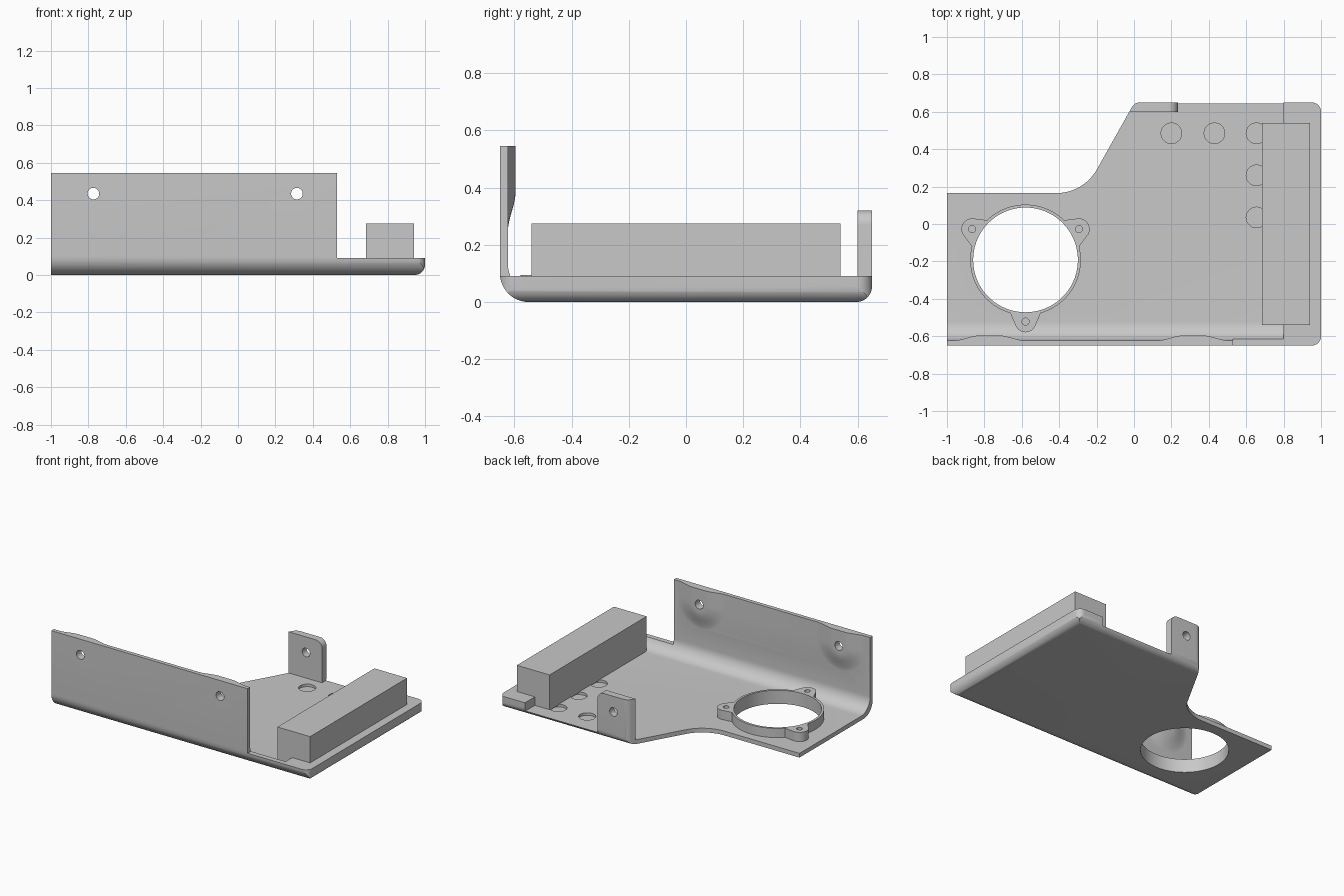
import bpy, bmesh, math
from mathutils import Vector

if "Cube" in bpy.data.objects:
    bpy.data.objects.remove(bpy.data.objects["Cube"])


def arc(cx, cy, r, a0, a1, n=12):
    return [(cx + r * math.cos(math.radians(a0 + (a1 - a0) * i / n)),
             cy + r * math.sin(math.radians(a0 + (a1 - a0) * i / n))) for i in range(n + 1)]


def make_object(name, bm):
    bmesh.ops.recalc_face_normals(bm, faces=bm.faces)
    me = bpy.data.meshes.new(name)
    bm.to_mesh(me)
    bm.free()
    ob = bpy.data.objects.new(name, me)
    bpy.context.collection.objects.link(ob)
    return ob


def prism(name, pts, axis, lo, hi):
    """Extrude a 2D outline along an axis from lo to hi."""
    place = {'x': lambda a, b: (lo, a, b),
             'y': lambda a, b: (a, lo, b),
             'z': lambda a, b: (a, b, lo)}[axis]
    move = Vector([(hi - lo) * (axis == c) for c in 'xyz'])
    bm = bmesh.new()
    face = bm.faces.new([bm.verts.new(place(*p)) for p in pts])
    ext = bmesh.ops.extrude_face_region(bm, geom=[face])
    bmesh.ops.translate(bm, vec=move,
                        verts=[v for v in ext['geom'] if isinstance(v, bmesh.types.BMVert)])
    return make_object(name, bm)


def cylinder(axis, a, b, r, lo, hi, n=40):
    return prism('cutter', arc(a, b, r, 0, 360, n)[:-1], axis, lo, hi)


def combine(ob, other, op):
    mod = ob.modifiers.new('combine', 'BOOLEAN')
    mod.operation, mod.solver, mod.object = op, 'EXACT', other
    bpy.context.view_layer.objects.active = ob
    bpy.ops.object.modifier_apply(modifier=mod.name)
    bpy.data.objects.remove(other, do_unlink=True)


WALL_IN, FLOOR, RIM, TOP = -0.622, 0.03, 0.09, 0.545

# Outer envelope: side profile, plan outline and front profile intersected
side = (arc(-0.55, 0.10, 0.10, 180, 270) + arc(0.595, 0.055, 0.055, 270, 360)
        + [(0.65, TOP), (-0.65, TOP)])
plan = ([(-1, -0.65)] + arc(0.95, -0.60, 0.05, 270, 360) + arc(0.95, 0.60, 0.05, 0, 90)
        + arc(0.032, 0.60, 0.05, 90, 150) + arc(-0.416, 0.415, 0.25, 330, 270, 18)
        + [(-1, 0.165)])
front = [(-1, 0)] + arc(0.945, 0.055, 0.055, 270, 360) + [(1, RIM), (0.53, RIM), (0.53, TOP), (-1, TOP)]
tray = prism('tray', side, 'x', -1.2, 1.2)
combine(tray, prism('plan', plan, 'z', -0.2, 0.8), 'INTERSECT')

# Rear tab shares the outer envelope
tab = tray.copy()
tab.data = tray.data.copy()
tab.name = 'rear_tab'
bpy.context.collection.objects.link(tab)
tab_shape = [(-0.2, 0.015), (0.235, 0.015)] + arc(0.185, 0.27, 0.05, 0, 90) + [(-0.2, 0.32)]
combine(tab, prism('tab_shape', tab_shape, 'y', 0.60, 0.8), 'INTERSECT')
combine(tab, cylinder('y', 0.11, 0.21, 0.03, 0.5, 0.8), 'DIFFERENCE')

combine(tray, prism('front', front, 'y', -0.9, 0.9), 'INTERSECT')

# Hollow out the inside, leaving wall, bend, floor and the thick right rim
cavity = (arc(WALL_IN + 0.1, FLOOR + 0.1, 0.1, 180, 270)
          + [(0.9, FLOOR), (0.9, 0.8), (WALL_IN, 0.8)])
combine(tray, prism('cavity', cavity, 'x', -1.3, 0.8), 'DIFFERENCE')


# Smoothly swelling screw bosses on the front wall
def boss(cx, cz=0.435, reach=0.19, nx=28, nz=22):
    bm = bmesh.new()
    z0 = cz - reach - 0.005
    rows = []
    for j in range(nz + 1):
        z = z0 + (TOP - z0) * j / nz
        row = []
        for i in range(nx + 1):
            u = (2 * i / nx - 1) * (reach + 0.005)
            t = min(1, max(0, (reach - math.hypot(u, min(0, z - cz))) / (reach - 0.05)))
            row.append(bm.verts.new((cx + u, WALL_IN - 0.0005 + 0.027 * t * t * (3 - 2 * t), z)))
        rows.append(row)
    for a, b in zip(rows, rows[1:]):
        for i in range(nx):
            bm.faces.new((a[i], a[i + 1], b[i + 1], b[i]))
    # Close the back inside the wall
    rim = (rows[0] + [r[-1] for r in rows[1:]] + rows[-1][-2::-1]
           + [r[0] for r in rows[-2:0:-1]])
    back = [bm.verts.new((v.co.x, -0.636, v.co.z)) for v in rim]
    for i in range(len(rim)):
        k = (i + 1) % len(rim)
        bm.faces.new((rim[i], rim[k], back[k], back[i]))
    bm.faces.new(back)
    return make_object('boss', bm)


for x in (-0.773, 0.315):
    combine(tray, boss(x), 'UNION')
    combine(tray, cylinder('y', x, 0.435, 0.031, -0.8, -0.5), 'DIFFERENCE')

# Blind round pockets in the floor
for x, y in ((0.2, 0.485), (0.43, 0.485), (0.655, 0.485), (0.655, 0.26), (0.655, 0.035)):
    combine(tray, cylinder('z', x, y, 0.055, 0.012, 0.2), 'DIFFERENCE')

# Round opening with a raised collar and three screw lugs
FX, FY = -0.58, -0.192
combine(tray, cylinder('z', FX, FY, 0.28, -0.1, 0.2, 72), 'DIFFERENCE')
collar = cylinder('z', FX, FY, 0.296, 0.012, 0.095, 72)
collar.name = 'collar'
angles = [math.radians(a) for a in (30, 150, 270)]
for a in angles:
    c, s = math.cos(a), math.sin(a)
    lug = [(0.2, -0.085), (0.275, -0.085)] + arc(0.33, 0, 0.057, -70, 70) + [(0.275, 0.085), (0.2, 0.085)]
    pts = [(FX + u * c - v * s, FY + u * s + v * c) for u, v in lug]
    combine(collar, prism('lug', pts, 'z', 0.012, 0.095), 'UNION')
combine(collar, cylinder('z', FX, FY, 0.28, -0.1, 0.2, 72), 'DIFFERENCE')
for a in angles:
    combine(collar, cylinder('z', FX + 0.33 * math.cos(a), FY + 0.33 * math.sin(a),
                             0.019, 0.035, 0.2, 24), 'DIFFERENCE')

# Long block on the right rim
block = prism('long_block', [(0.685, -0.54), (0.94, -0.54), (0.94, 0.54), (0.685, 0.54)],
              'z', 0.025, 0.275)

# One grey finish on all parts
grey = bpy.data.materials.new('plain grey')
grey.diffuse_color = (0.58, 0.58, 0.58, 1)
grey.use_nodes = True
grey.node_tree.nodes["Principled BSDF"].inputs["Base Color"].default_value = grey.diffuse_color
for ob in (tray, tab, collar, block):
    ob.data.materials.clear()
    ob.data.materials.append(grey)
    bpy.ops.object.select_all(action='DESELECT')
    ob.select_set(True)
    bpy.context.view_layer.objects.active = ob
    bpy.ops.object.shade_smooth_by_angle(angle=math.radians(30))
